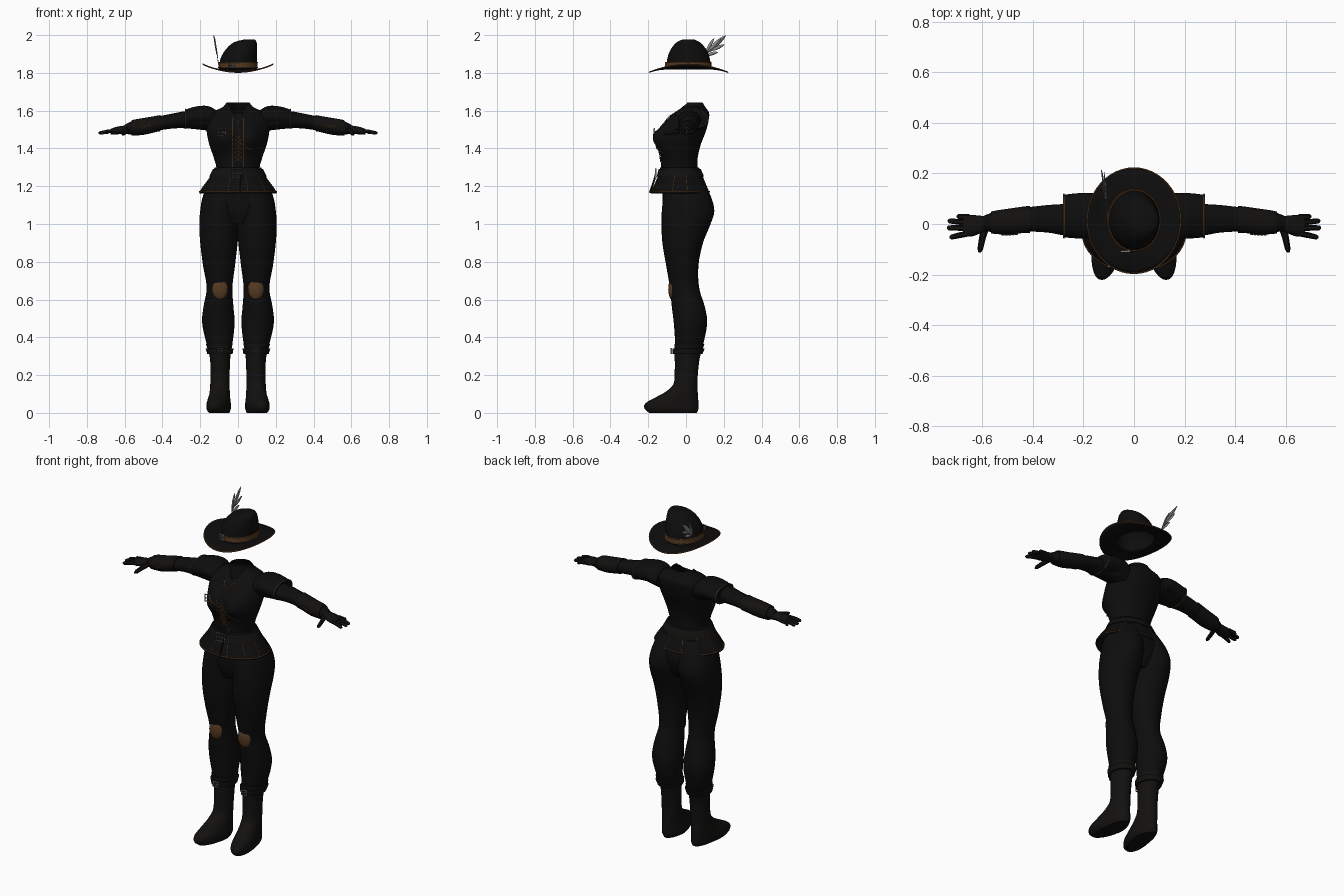
import bpy, bmesh
from math import sin, cos, pi, acos, exp
from mathutils import Vector

if "Cube" in bpy.data.objects:
    bpy.data.objects.remove(bpy.data.objects["Cube"])


def material(name, r, g, b):
    m = bpy.data.materials.new(name)
    m.use_nodes = True
    m.diffuse_color = (r, g, b, 1)
    bsdf = next(n for n in m.node_tree.nodes if n.type == 'BSDF_PRINCIPLED')
    bsdf.inputs["Base Color"].default_value = (r, g, b, 1)
    bsdf.inputs["Roughness"].default_value = 0.8
    return m


BLACK = material("black cloth", .004, .004, .004)
LEATHER = material("dark leather", .006, .0055, .005)
BROWN = material("brown leather", .09, .042, .016)
PIPING = material("tan piping", .14, .06, .02)
METAL = material("grey metal", .22, .22, .22)
PLUME = material("grey plume", .25, .25, .25)


# ---------- helpers ----------
def finish(obj, mat, mirror=False, thick=0):
    obj.data.materials.clear()
    obj.data.materials.append(mat)
    bpy.ops.object.select_all(action='DESELECT')
    obj.select_set(True)
    bpy.context.view_layer.objects.active = obj
    bpy.ops.object.shade_smooth_by_angle(angle=0.9)
    if thick:
        obj.modifiers.new("thickness", 'SOLIDIFY').thickness = thick
    if mirror:
        obj.modifiers.new("mirror", 'MIRROR').use_mirror_merge = False
    return obj


def ring_mesh(name, rings, mat, caps=(True, True), **kw):
    bm = bmesh.new()
    loops = [[bm.verts.new(p) for p in ring] for ring in rings]
    n = len(loops[0])
    for a, b in zip(loops, loops[1:]):
        for i in range(n):
            j = (i + 1) % n
            bm.faces.new((a[i], a[j], b[j], b[i]))
    for use, ring in zip(caps, (loops[0], loops[-1])):
        if use:
            bm.faces.new(ring)
    bmesh.ops.recalc_face_normals(bm, faces=bm.faces)
    me = bpy.data.meshes.new(name)
    bm.to_mesh(me)
    bm.free()
    obj = bpy.data.objects.new(name, me)
    bpy.context.collection.objects.link(obj)
    return finish(obj, mat, **kw)


def section(st, p):
    """Smoothly interpolated bounds of a body section at position p."""
    i = max(k for k in range(len(st) - 1) if k == 0 or st[k][0] <= p + 1e-9)
    a, b = st[i], st[i + 1]
    before, after = st[max(i - 1, 0)], st[min(i + 2, len(st) - 1)]
    h = b[0] - a[0]
    t = (p - a[0]) / h
    out = []
    for k in range(1, 5):
        ma = (b[k] - before[k]) / (b[0] - before[0]) * h
        mb = (after[k] - a[k]) / (after[0] - a[0]) * h
        d = b[k] - a[k]
        out.append(a[k] + t * (ma + t * (3*d - 2*ma - mb + t * (ma + mb - 2*d))))
    return out


def on(st, p, ang, off=0, axis='z', warp=None):
    a, b, c, d = section(st, p)
    u = (a + b) / 2 + ((b - a) / 2 + off) * cos(ang)
    v = (c + d) / 2 + ((d - c) / 2 + off) * sin(ang)
    co = Vector((u, v, p)) if axis == 'z' else Vector((p, u, v))
    return warp(co) if warp else co


def loft(name, st, mat, lo=None, hi=None, off=0, axis='z', warp=None, n=28, **kw):
    lo, hi = lo or st[0][0], hi or st[-1][0]
    steps = 4 * len(st)
    rings = [[on(st, lo + (hi - lo) * k / steps, 2*pi*i / n, off, axis, warp)
              for i in range(n)] for k in range(steps + 1)]
    return ring_mesh(name, rings, mat, **kw)


def tube(name, pts, r, mat, cyclic=False, radii=None, **kw):
    cu = bpy.data.curves.new(name, 'CURVE')
    cu.dimensions, cu.bevel_depth, cu.bevel_resolution = '3D', r, 1
    cu.use_fill_caps = True
    sp = cu.splines.new('POLY')
    sp.points.add(len(pts) - 1)
    for i, (q, p) in enumerate(zip(sp.points, pts)):
        q.co = (*p, 1)
        q.radius = radii[i] if radii else 1
    sp.use_cyclic_u = cyclic
    obj = bpy.data.objects.new(name, cu)
    bpy.context.collection.objects.link(obj)
    bpy.ops.object.select_all(action='DESELECT')
    obj.select_set(True)
    bpy.context.view_layer.objects.active = obj
    bpy.ops.object.convert(target='MESH')
    return finish(bpy.context.object, mat, **kw)


def hoop(name, st, p, off, mat, axis='z', warp=None, **kw):
    return tube(name, [on(st, p, 2*pi*i / 36, off, axis, warp) for i in range(36)],
                .003, mat, cyclic=True, **kw)


def buckle(name, c, w, h, **kw):
    x, y, z = c
    tube(name + "_frame", [(x + sx*w, y, z + sz*h) for sx, sz in
                           ((-1, -1), (1, -1), (1, 1), (-1, 1))], .004, METAL, True, **kw)
    tube(name + "_prong", [(x - w, y, z), (x + w, y, z)], .003, METAL, **kw)


# ---------- legs and hips: z, x low, x high, y front, y back ----------
leg = [(.3, .045, .142, -.055, .07), (.38, .028, .17, -.058, .095), (.48, .018, .19, -.065, .112),
       (.56, .024, .183, -.075, .1), (.66, .03, .166, -.085, .07), (.78, .016, .185, -.105, .066),
       (.9, .002, .2, -.125, .09), (1, -.004, .205, -.13, .13), (1.07, -.008, .2, -.128, .15),
       (1.15, -.02, .185, -.12, .13), (1.24, -.02, .14, -.11, .085)]
loft("trouser_legs", leg, BLACK, mirror=True)
hips = [(1, -.09, .09, -.1, .08), (1.06, -.16, .16, -.12, .115), (1.15, -.18, .18, -.125, .125),
        (1.26, -.125, .125, -.12, .07)]
loft("hips", hips, BLACK)
bpy.ops.mesh.primitive_uv_sphere_add(segments=16, ring_count=10, radius=1)
knee = bpy.context.object
knee.name = "knee_patches"
for v in knee.data.vertices:
    v.co = (.095 + v.co.x * .043, -.074 + v.co.y * .02, .655 + v.co.z * .056)
finish(knee, BROWN, mirror=True)


# ---------- boots ----------
def splay(co):
    co.x += .17 * max(0, -co.y - .04)
    return co


boot = [(0, .045, .145, -.195, .058), (.02, .036, .156, -.218, .066), (.05, .036, .156, -.216, .066),
        (.08, .04, .153, -.165, .064), (.11, .043, .15, -.11, .062), (.15, .045, .147, -.068, .06),
        (.22, .044, .146, -.06, .064), (.3, .04, .15, -.06, .075), (.365, .029, .17, -.062, .098)]
loft("boots", boot, LEATHER, warp=splay, mirror=True)
loft("boot_straps", boot, LEATHER, lo=.313, hi=.342, off=.01, warp=splay, mirror=True)
buckle("boot_buckles", (.095, -.078, .328), .015, .014, mirror=True)


# ---------- jacket ----------
def bust(co):
    if co.y < 0:
        side = (abs(co.x) - .075) / .055
        up = (co.z - 1.46) / .065
        co.y -= .05 * exp(-side**2 - up**2)
        if co.z > 1.59:
            co.z -= (co.z - 1.59) * 1.6 * exp(-(co.x / .035)**2)
    return co


torso = [(1.22, -.14, .14, -.135, .085), (1.29, -.115, .115, -.13, .062), (1.35, -.128, .128, -.132, .062),
         (1.42, -.152, .152, -.14, .078), (1.49, -.166, .166, -.13, .105), (1.55, -.168, .168, -.1, .12),
         (1.59, -.15, .15, -.065, .122), (1.615, -.085, .085, -.045, .105), (1.642, -.062, .062, -.03, .088)]
loft("jacket_body", torso, BLACK, warp=bust, n=48, caps=(True, False))


def front(x, z, off=.004):
    a, b, c, d = section(torso, z)
    return on(torso, z, -acos(2 * x / (b - a)), off, warp=bust)


for side in (-1, 1):
    tube("front_seam", [front(side * .03, 1.3 + .02*k) for k in range(14)], .0015, PIPING)
for k in range(6):
    z = 1.345 + .022 * k
    for s in (-1, 1):
        tube("jacket_lace", [front(x * s * .01, z + .008 * x) for x in (-2, -1, 0, 1, 2)], .003, BROWN)
tube("chest_strap", [front(-.09 + .02*k, 1.5 - .014*k) for k in range(10)], .003, BROWN)
tube("neckline_trim", [front(x * .008, 1.54 + .008 * abs(x)) for x in range(-5, 6)], .002, PIPING)
buckle("chest_buckle", front(-.08, 1.485, .01), .018, .02)

# ---------- belt and flared skirt ----------
skirt = [(1.165, -.207, .207, -.19, .125), (1.2, -.185, .185, -.173, .11),
         (1.25, -.148, .148, -.15, .09), (1.3, -.122, .122, -.137, .068)]
loft("jacket_skirt", skirt, BLACK, n=40, caps=(False, False), thick=.006)
hoop("skirt_hem", skirt, 1.172, .002, PIPING)
for k in range(12):
    ang = 2*pi * (k + .5) / 12
    tube("skirt_seam", [on(skirt, z, ang, .002) for z in (1.172, 1.2, 1.225, 1.25)], .002, PIPING)
loft("belt", skirt, LEATHER, lo=1.252, hi=1.292, off=.006)
buckle("belt_buckle", (-.004, -.16, 1.268), .026, .024)
tube("belt_tail", [(.02, -.16, 1.262), (.012, -.172, 1.22), (.01, -.192, 1.165)], .005, LEATHER)

# ---------- sleeves: x, y low, y high, z low, z high ----------
arm = [(.12, -.045, .1, 1.49, 1.6), (.27, -.045, .08, 1.506, 1.598), (.34, -.034, .075, 1.506, 1.586),
       (.42, -.03, .066, 1.495, 1.57), (.5, -.036, .055, 1.477, 1.556), (.56, -.033, .045, 1.474, 1.545),
       (.6, -.022, .03, 1.477, 1.525)]
loft("sleeves", arm, BLACK, axis='x', mirror=True)
loft("bracers", arm, LEATHER, lo=.41, hi=.565, off=.005, axis='x', mirror=True)
cap = [(.12, -.045, .11, 1.5, 1.605), (.15, -.055, .12, 1.508, 1.622), (.19, -.058, .123, 1.515, 1.626),
       (.24, -.056, .12, 1.512, 1.618), (.28, -.052, .115, 1.508, 1.605)]
loft("shoulder_caps", cap, BLACK, axis='x', mirror=True, thick=.006)
hoop("shoulder_trim", cap, .277, .002, PIPING, axis='x', mirror=True)
for k in range(5):
    x = .465 + .013 * k
    tube("bracer_lace", [on(arm, x + .004 * s, pi + .16 * s, .007, 'x') for s in (-1, 0, 1)],
         .003, BROWN, mirror=True)

# ---------- gloves ----------
palm = [(.575, -.024, .03, 1.48, 1.525), (.61, -.038, .033, 1.478, 1.52),
        (.645, -.05, .036, 1.474, 1.514), (.675, -.046, .03, 1.474, 1.503)]
loft("glove_palms", palm, LEATHER, axis='x', n=16, mirror=True)
for base, tip, reach in ((.027, .03, .7), (.005, .012, .735), (-.016, -.015, .738), (-.037, -.052, .728)):
    tube("glove_fingers", [(.65, base, 1.494), (.69, (base + tip) / 2, 1.49), (reach - .006, tip, 1.482),
                           (reach, tip, 1.48)], .0115, LEATHER, radii=(1, 1, .85, .4), mirror=True)
tube("glove_thumbs", [(.59, -.02, 1.497), (.6, -.06, 1.487), (.608, -.1, 1.478), (.61, -.112, 1.476)],
     .013, LEATHER, radii=(1.2, 1, .85, .4), mirror=True)


# ---------- hat ----------
def brim_point(s, ang):
    return Vector(((.095 + .09*s) * cos(ang), .013 + (.115 + .093*s) * sin(ang),
                   1.822 + s*s * (.024 * cos(ang)**2 - .018 * sin(ang)**2)))


brim = [[brim_point(k / 6, 2*pi*i / 48) for i in range(48)] for k in range(7)]
ring_mesh("hat_brim", brim, BLACK, caps=(False, False), thick=.004)
tube("brim_trim", brim[-1], .003, PIPING, cyclic=True)
crown = [(1.818, -.1, .1, -.105, .133), (1.87, -.094, .1, -.1, .127), (1.91, -.075, .1, -.088, .115),
         (1.945, -.045, .1, -.066, .092), (1.965, -.015, .098, -.045, .07), (1.976, .03, .09, -.02, .045)]
loft("hat_crown", crown, BLACK, n=40, caps=(False, True))
loft("hat_band", crown, BROWN, lo=1.826, hi=1.856, off=.004, caps=(False, False))
for z in (1.828, 1.855):
    hoop("band_trim", crown, z, .004, PIPING)
buckle("hat_buckle", (-.035, -.108, 1.842), .016, .014)


# ---------- plume ----------
def leaf(base, tip, width):
    b, t = (Vector((-.105 - .16 * (z - 1.86), y, z)) for y, z in (base, tip))
    d = t - b
    across = Vector((0, -d.z, d.y)).normalized() * width
    outline = [b + d * f + across * w for f, w in
               ((0, 0), (.3, .75), (.6, 1), (.85, .6), (1, 0), (.85, -.5), (.6, -.8), (.3, -.7))]
    ring_mesh("plume_blade", [outline], PLUME, caps=(True, False), thick=.003)


leaf((.1, 1.895), (.213, 2), .015)
for base, tip in (((.1, 1.9), (.15, 1.985)), ((.12, 1.915), (.185, 1.985)),
                  ((.1, 1.89), (.17, 1.91)), ((.13, 1.915), (.205, 1.95))):
    leaf(base, tip, .01)
tube("plume_quill", [(-.103, .01, 1.845), (-.106, .06, 1.865), (-.11, .1, 1.893), (-.126, .205, 1.993)],
     .002, PLUME)
